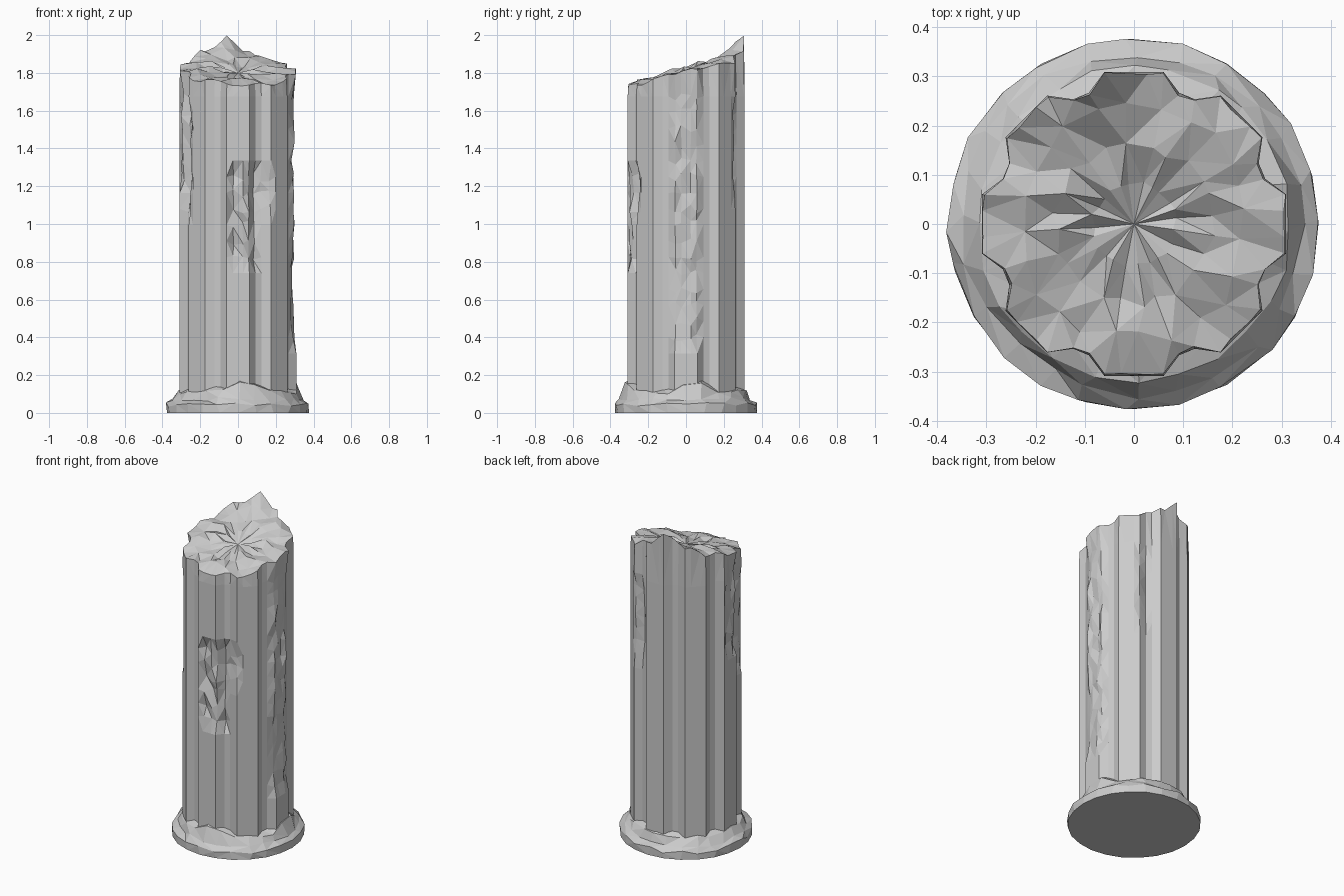
import bpy, bmesh, math, random
from mathutils import Vector

if "Cube" in bpy.data.objects:
    bpy.data.objects.remove(bpy.data.objects["Cube"])

random.seed(4)

# Sample heights of the slanted broken top (x, y, z)
BREAK = [(-.07, .31, 2.0), (.06, .31, 1.92), (.1, .28, 1.89), (.2, .25, 1.85), (.3, .05, 1.82),
         (.3, -.1, 1.79), (.2, -.25, 1.74), (0, -.31, 1.73), (-.2, -.25, 1.76),
         (-.3, -.05, 1.81), (-.28, .12, 1.85), (-.18, .27, 1.92),
         (0, 0, 1.80), (-.05, .15, 1.87), (0, -.16, 1.77)]
# Weathered patches: angle, half width (degrees), bottom, top, depth
CHIPS = [(0, 15, .33, 1.8, .034), (-84, 15, .78, 1.32, .036), (-62, 9, 1.0, 1.3, .025),
         (186, 15, 1.25, 1.78, .026), (208, 12, 1.0, 1.6, .022),
         (62, 7, 1.1, 1.6, .018), (103, 10, 1.68, 1.86, .02)]


def break_height(x, y):
    total = weight = 0
    for px, py, pz in BREAK:
        w = 1 / (math.hypot(x - px, y - py) + .012) ** 3
        total += w * pz
        weight += w
    return total / weight


def chipped(a, z, r):
    for ca, half, z0, z1, depth in CHIPS:
        d = abs((a - ca + 180) % 360 - 180)
        if d < half and z0 < z < z1:
            return r - depth * random.uniform(.25, 1), z + random.uniform(-.025, .025)
    return r, z


def bridge(bm, lower, upper):
    n = len(lower)
    for i in range(n):
        j = (i + 1) % n
        bm.faces.new((lower[i], lower[j], upper[j], upper[i]))


def finish(bm, name):
    bmesh.ops.triangulate(bm, faces=bm.faces[:])
    bmesh.ops.recalc_face_normals(bm, faces=bm.faces[:])
    mesh = bpy.data.meshes.new(name)
    bm.to_mesh(mesh)
    bm.free()
    obj = bpy.data.objects.new(name, mesh)
    bpy.context.collection.objects.link(obj)
    return obj


# Fluted outline: eight flat ridges with narrow grooves between them
outline = []
for k in range(8):
    for a in (-11, -5, 5, 11):
        outline.append((45 * k + a, .309 / math.cos(math.radians(a))))
    outline += [(45 * k + 19, .282), (45 * k + 26, .282)]


def point(a, r, z):
    return Vector((r * math.cos(math.radians(a)), r * math.sin(math.radians(a)), z))


# Shaft with weathered patches
bm = bmesh.new()
rings = []
for level in range(20):
    z = .06 + level * .085
    ring = []
    for a, r in outline:
        r2, z2 = chipped(a, z, r)
        ring.append(bm.verts.new(point(a, r2, min(z2, 1.69))))
    rings.append(ring)
rim = []
for a, r in outline:
    p = point(a, r - random.uniform(0, .006), 0)
    p.z = break_height(p.x, p.y) + random.uniform(-.008, .004)
    rim.append(bm.verts.new(p))
rings.append(rim)

# Rough broken cap, in shrinking rings
for s in (.78, .54, .28):
    ring = []
    for a, r in outline[::1]:
        p = point(a, .30 * s, 0)
        ring.append(p)
    cap = []
    for i in range(0, len(ring), 2):
        p = ring[i] + Vector((random.uniform(-.02, .02), random.uniform(-.02, .02), 0)) * s
        p.z = break_height(p.x, p.y) + random.uniform(-.014, .014)
        v = bm.verts.new(p)
        cap += [v, v]
    rings.append(cap)
for lower, upper in zip(rings, rings[1:]):
    n = len(lower)
    for i in range(n):
        j = (i + 1) % n
        corners = list(dict.fromkeys((lower[i], lower[j], upper[j], upper[i])))
        if len(corners) > 2:
            bm.faces.new(corners)
centre = bm.verts.new((0, 0, break_height(0, 0)))
last = list(dict.fromkeys(rings[-1]))
for i, v in enumerate(last):
    bm.faces.new((v, last[(i + 1) % len(last)], centre))
bm.faces.new(rings[0][::-1])
finish(bm, "fluted_shaft")

# Worn round base, rising against the shaft at the front and right
bm = bmesh.new()
rings = []
for r, z, jit in ((.376, 0, .002), (.378, .045, .004), (.345, .072, .012),
                  (.318, .112, .006), (.27, .135, .004)):
    ring = []
    for i in range(24):
        a = i * 15 + (random.uniform(-3, 3) if z else 0)
        lift = .04 if z > .1 and i in (0, 1, 18, 19) else 0
        dz = random.uniform(-.012, .012) if z else 0
        ring.append(bm.verts.new(point(a, r + random.uniform(-jit, jit), z + dz + lift)))
    rings.append(ring)
for lower, upper in zip(rings, rings[1:]):
    bridge(bm, lower, upper)
bm.faces.new(rings[0][::-1])
bm.faces.new(rings[-1])
finish(bm, "worn_base")
